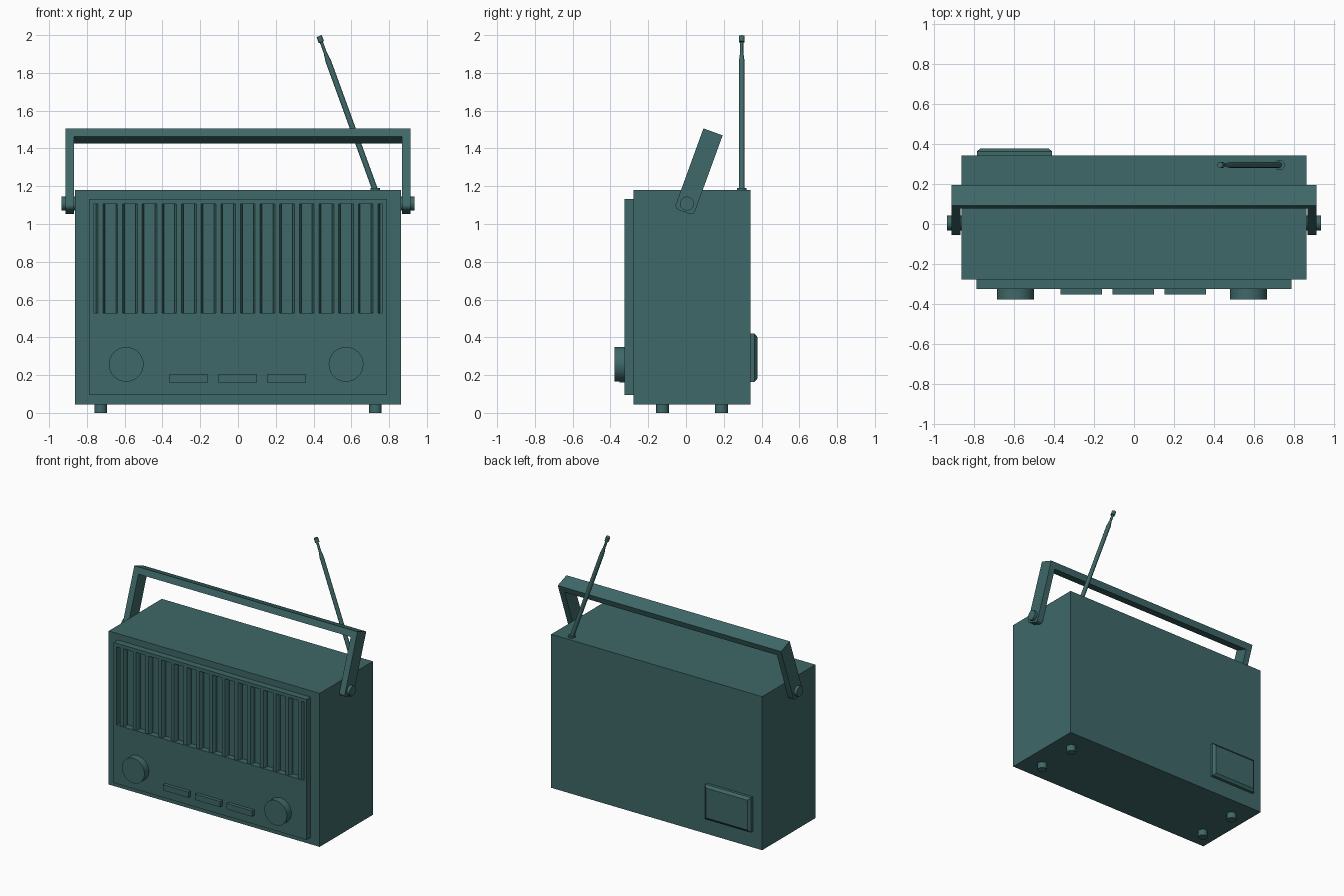
import bpy, bmesh
from math import radians, sin, cos, pi
from mathutils import Matrix, Vector

if "Cube" in bpy.data.objects:
    bpy.data.objects.remove(bpy.data.objects["Cube"])

teal = bpy.data.materials.new("teal_plastic")
teal.diffuse_color = (0.05, 0.14, 0.14, 1)
teal.use_nodes = True
teal.node_tree.nodes["Principled BSDF"].inputs["Base Color"].default_value = teal.diffuse_color


def finish(name, bm):
    bmesh.ops.recalc_face_normals(bm, faces=bm.faces[:])
    me = bpy.data.meshes.new(name)
    bm.to_mesh(me)
    bm.free()
    me.materials.append(teal)
    ob = bpy.data.objects.new(name, me)
    bpy.context.collection.objects.link(ob)
    return ob


def skin(name, loops):
    """Join equal-sized point loops with quads and cap both ends."""
    bm = bmesh.new()
    rings = [[bm.verts.new(p) for p in loop] for loop in loops]
    n = len(rings[0])
    for a, b in zip(rings, rings[1:]):
        for i in range(n):
            j = (i + 1) % n
            bm.faces.new((a[i], a[j], b[j], b[i]))
    bm.faces.new(rings[0])
    bm.faces.new(rings[-1])
    return finish(name, bm)


def rects(name, cx, cz, steps):
    """Stack of upright rectangles: steps are (half width, half height, y)."""
    return skin(name, [[(cx - w, y, cz - h), (cx + w, y, cz - h),
                        (cx + w, y, cz + h), (cx - w, y, cz + h)]
                       for w, h, y in steps])


def lathe(name, base, axis, profile, sides=24):
    """Turned part: profile is (radius, distance along axis)."""
    rot = Vector((0, 0, 1)).rotation_difference(Vector(axis)).to_matrix()
    ob = skin(name, [[Vector(base) + rot @ Vector((r * cos(2 * pi * i / sides),
                                                   r * sin(2 * pi * i / sides), t))
                      for i in range(sides)] for r, t in profile])
    bpy.ops.object.select_all(action='DESELECT')
    ob.select_set(True)
    bpy.context.view_layer.objects.active = ob
    bpy.ops.object.shade_smooth_by_angle(angle=radians(31))
    return ob


# Cabinet
rects("cabinet", 0, 0.612, [(0.862, 0.567, -0.278), (0.862, 0.567, 0.342)])

# Front panel with a speaker recess
bm_panel = [[(x, y, z) for x, z in ((-w, z0), (w, z0), (w, z1), (-w, z1))]
            for w, z0, z1, y in ((0.788, 0.095, 1.132, -0.27),
                                 (0.788, 0.095, 1.132, -0.325),
                                 (0.765, 0.528, 1.106, -0.325),
                                 (0.765, 0.528, 1.106, -0.28))]
skin("front_panel", bm_panel)

# Speaker slats with chamfered fronts
for i in range(15):
    x = (i - 7) * 0.104
    skin(f"speaker_slat_{i + 1}",
         [[(x - 0.023, -0.279, z), (x - 0.023, -0.302, z), (x - 0.013, -0.318, z),
           (x + 0.013, -0.318, z), (x + 0.023, -0.302, z), (x + 0.023, -0.279, z)]
          for z in (0.528, 1.106)])

# Tuning and volume knobs
for name, x in (("volume_knob", -0.592), ("tuning_knob", 0.572)):
    lathe(name, (x, -0.32, 0.257), (0, -1, 0), [(0.092, 0), (0.092, 0.058)], 32)

# Push buttons
for i in range(3):
    rects(f"push_button_{i + 1}", -0.003 + (i - 1) * 0.26, 0.183,
          [(0.1035, 0.021, -0.32), (0.1035, 0.021, -0.351)])

# Battery door on the back
rects("battery_door", -0.597, 0.292,
      [(0.188, 0.128, 0.335), (0.188, 0.128, 0.363), (0.17, 0.11, 0.378)])

# Feet
for x in (-0.727, 0.727):
    for y in (-0.124, 0.188):
        lathe("foot", (x, y, 0), (0, 0, 1), [(0.034, 0), (0.034, 0.05)], 16)

# Carrying handle: U shape, tilted back about its pivots
xo, xi, top, low = 0.912, 0.867, 0.404, -0.047
outline = [(-xo, low), (-xo, top), (xo, top), (xo, low),
           (xi, low), (xi, top - 0.047), (-xi, top - 0.047), (-xi, low)]
handle = skin("carrying_handle", [[(x, y, z) for x, z in outline]
                                  for y in (-0.054, 0.054)])
bm = bmesh.new()
bm.from_mesh(handle.data)
ends = [e for e in bm.edges
        if all(abs(v.co.z - low) < 1e-4 for v in e.verts)
        and abs(e.verts[0].co.y - e.verts[1].co.y) < 1e-4]
bmesh.ops.bevel(bm, geom=ends, offset=0.022, segments=3, profile=0.5, affect='EDGES')
bm.transform(Matrix.Translation((0, 0.005, 1.108)) @ Matrix.Rotation(radians(-20), 4, 'X'))
bm.to_mesh(handle.data)
bm.free()

# Handle pivots
for side, s in (("left", -1), ("right", 1)):
    lathe(f"{side}_handle_pivot", (s * 0.85, 0.005, 1.108), (s, 0, 0),
          [(0.037, 0), (0.037, 0.084)])

# Antenna socket and telescopic antenna leaning left
lathe("antenna_socket", (0.727, 0.295, 1.17), (0, 0, 1), [(0.026, 0), (0.026, 0.02)])
lathe("antenna", (0.727, 0.295, 1.178), (-sin(radians(20)), 0, cos(radians(20))),
      [(0.015, 0), (0.015, 0.73), (0.0085, 0.775), (0.0085, 0.834),
       (0.015, 0.836), (0.015, 0.869)], 12)
